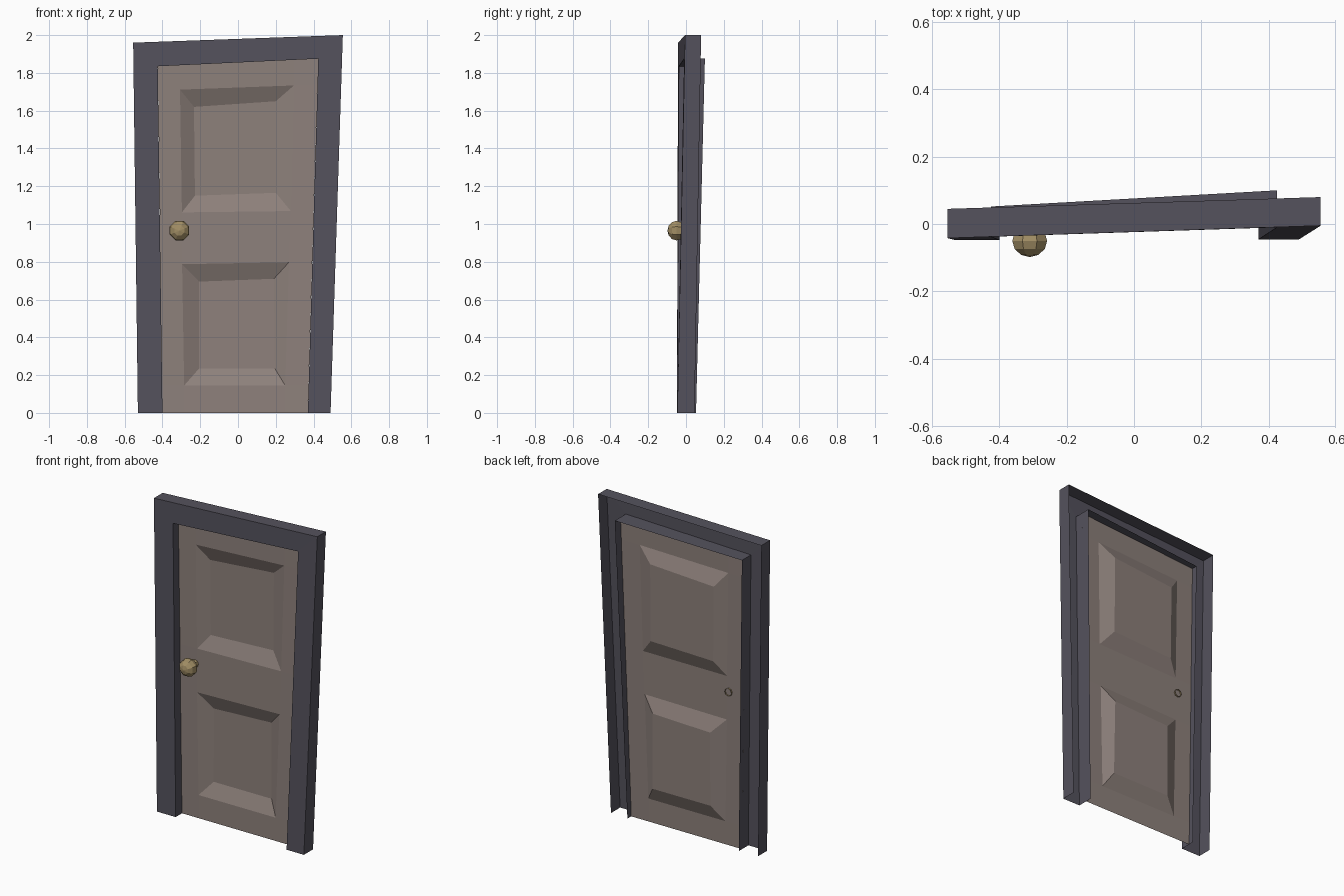
import bpy
import bmesh
from mathutils import Matrix

if "Cube" in bpy.data.objects:
    bpy.data.objects.remove(bpy.data.objects["Cube"])


def material(name, color):
    m = bpy.data.materials.new(name)
    m.diffuse_color = (*color, 1)
    m.use_nodes = True
    m.node_tree.nodes["Principled BSDF"].inputs["Base Color"].default_value = m.diffuse_color
    return m


def add_object(name, bm, mat):
    me = bpy.data.meshes.new(name)
    bm.to_mesh(me)
    bm.free()
    ob = bpy.data.objects.new(name, me)
    me.materials.append(mat)
    bpy.context.collection.objects.link(ob)
    return ob


frame_mat = material("dark_frame", (0.09, 0.085, 0.11))
door_mat = material("painted_door", (0.27, 0.22, 0.20))
brass_mat = material("brass", (0.36, 0.27, 0.13))

# Crooked frame: four open paths (bottom left, top left, top right, bottom right)
paths = [
    [(-.53, .042, 0), (-.555, .045, 1.96), (.555, .08, 2.0), (.49, .045, 0)],          # outer back edge
    [(-.53, -.048, 0), (-.555, -.042, 1.96), (.555, -.005, 2.0), (.49, -.046, 0)],     # outer front edge
    [(-.40, -.048, 0), (-.425, -.038, 1.835), (.425, -.010, 1.875), (.37, -.046, 0)],  # inner front edge
    [(-.40, .047, 0), (-.425, .052, 1.835), (.425, .10, 1.875), (.37, .053, 0)],       # inner back lip
]
bm = bmesh.new()
rows = [[bm.verts.new(p) for p in path] for path in paths]
for a, b in zip(rows, rows[1:]):
    for i in range(3):
        bm.faces.new((a[i], a[i + 1], b[i + 1], b[i]))
bmesh.ops.recalc_face_normals(bm, faces=bm.faces)
bm.faces.ensure_lookup_table()
# the front board must face the viewer
if bm.faces[4].normal.y > 0:
    bmesh.ops.reverse_faces(bm, faces=bm.faces)
add_object("door_frame", bm, frame_mat)


# Door leaf: a thin sheet following the slight twist of the frame
def leaf_y(x, z):
    u, v = (x + .42) / .84, z / 1.875
    return .015 + u * v * .028


# rows of (z left, z right, x of the four columns)
grid = [
    (0, 0, (-.40, -.285, .25, .37)),
    (.145, .145, (-.402, -.285, .25, .374)),
    (.785, .80, (-.411, -.296, .27, .393)),
    (1.06, 1.07, (-.414, -.297, .28, .401)),
    (1.707, 1.738, (-.423, -.307, .296, .421)),
    (1.835, 1.875, (-.425, -.307, .296, .425)),
]
bm = bmesh.new()
verts = []
for zl, zr, xs in grid:
    row = []
    for x in xs:
        t = (x - xs[0]) / (xs[3] - xs[0])
        z = zl + (zr - zl) * t
        row.append(bm.verts.new((x, leaf_y(x, z), z)))
    verts.append(row)

# Recessed panels: inner corners bottom left, bottom right, top right, top left
panels = {
    1: [(-.206, .235), (.195, .235), (.19, .71), (-.206, .695)],
    3: [(-.228, 1.15), (.20, 1.165), (.20, 1.65), (-.233, 1.62)],
}
for r in range(5):
    for c in range(3):
        quad = [verts[r][c], verts[r][c + 1], verts[r + 1][c + 1], verts[r + 1][c]]
        if c == 1 and r in panels:
            inner = [bm.verts.new((x, leaf_y(x, z) + .037, z)) for x, z in panels[r]]
            for k in range(4):
                n = (k + 1) % 4
                bm.faces.new((quad[k], quad[n], inner[n], inner[k]))
            bm.faces.new(inner)
        else:
            bm.faces.new(quad)
add_object("door_leaf", bm, door_mat)

# Faceted knob on an open stem that pokes through the leaf
bm = bmesh.new()
bmesh.ops.create_uvsphere(bm, u_segments=8, v_segments=6, radius=.056)
bmesh.ops.transform(
    bm, verts=bm.verts,
    matrix=Matrix.Translation((-.31, -.05, .965)) @ Matrix.Diagonal((1, .86, 1, 1))
    @ Matrix.Rotation(1.5708, 4, 'X') @ Matrix.Rotation(.3927, 4, 'Z'))
add_object("door_knob", bm, brass_mat)

bm = bmesh.new()
bmesh.ops.create_cone(bm, cap_ends=False, segments=8, radius1=.024, radius2=.024, depth=.06)
bmesh.ops.transform(
    bm, verts=bm.verts,
    matrix=Matrix.Translation((-.31, -.004, .965)) @ Matrix.Rotation(1.5708, 4, 'X'))
add_object("knob_stem", bm, brass_mat)
